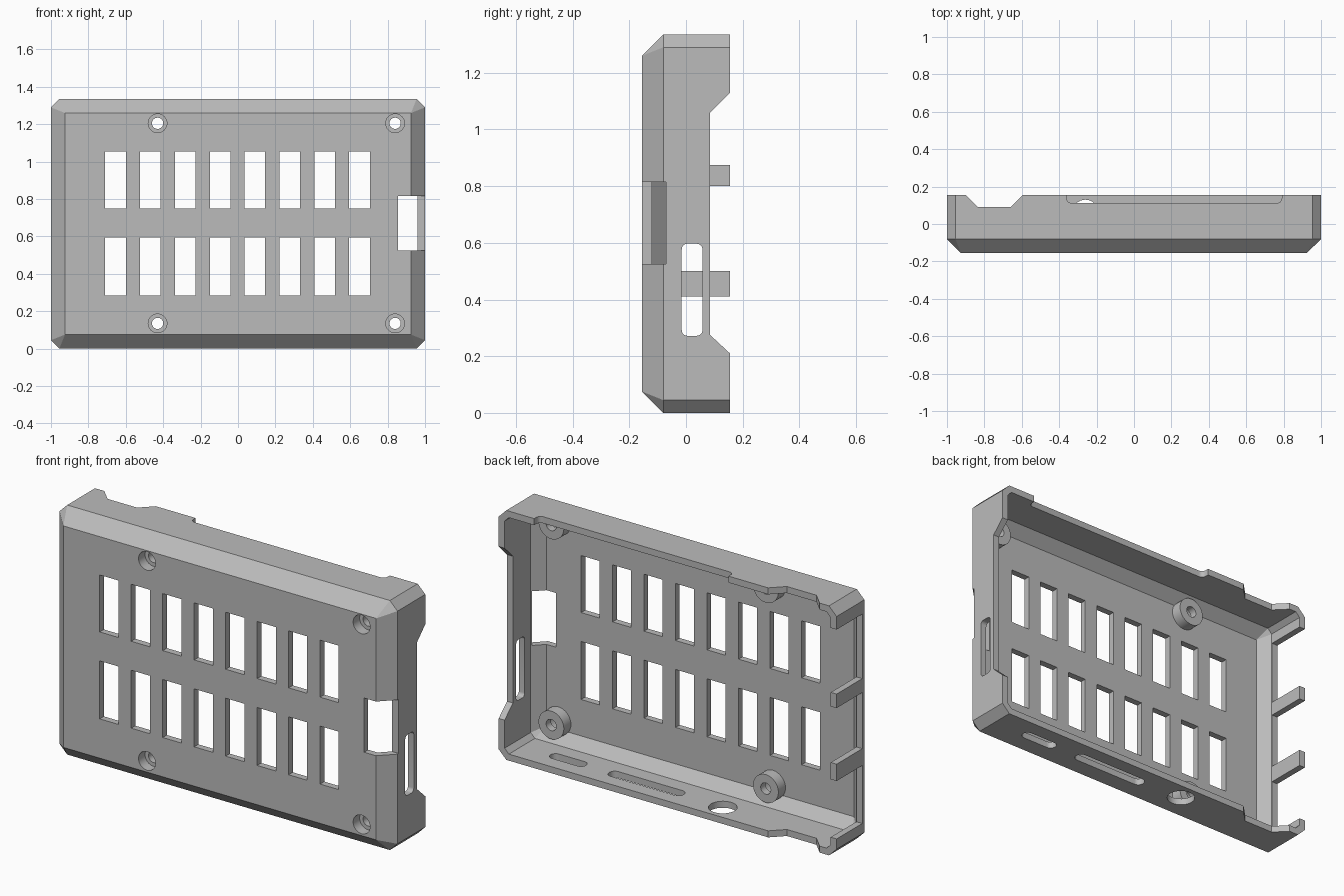
import bpy, bmesh, math
from mathutils import Vector

cube = bpy.data.objects.get("Cube")
if cube:
    bpy.data.objects.remove(cube, do_unlink=True)

W, H = 1.0, 1.335            # half width, height
FRONT, BACK = -0.155, 0.155
WALL = 0.035

grey = bpy.data.materials.new("plain_grey")
grey.use_nodes = True
colour = (0.5, 0.5, 0.5, 1)
grey.diffuse_color = colour
grey.node_tree.nodes["Principled BSDF"].inputs["Base Color"].default_value = colour


def hull(name, points):
    """Convex solid around the points."""
    bm = bmesh.new()
    for p in points:
        bm.verts.new(p)
    res = bmesh.ops.convex_hull(bm, input=bm.verts[:])
    loose = [v for v in bm.verts if not v.link_faces]
    bmesh.ops.delete(bm, geom=loose, context='VERTS')
    bmesh.ops.dissolve_limit(bm, angle_limit=0.01, verts=bm.verts[:], edges=bm.edges[:])
    bmesh.ops.recalc_face_normals(bm, faces=bm.faces[:])
    mesh = bpy.data.meshes.new(name)
    bm.to_mesh(mesh)
    bm.free()
    mesh.materials.append(grey)
    obj = bpy.data.objects.new(name, mesh)
    bpy.context.collection.objects.link(obj)
    return obj


def prism(name, profile, axis, lo, hi):
    """Extrude a convex 2D profile; profile pairs are the other two axes in order."""
    pts = []
    for d in (lo, hi):
        for pair in profile:
            p = list(pair)
            p.insert(axis, d)
            pts.append(Vector(p))
    return hull(name, pts)


def circle(u, v, r, n=32):
    return [(u + r * math.cos(2 * math.pi * i / n), v + r * math.sin(2 * math.pi * i / n))
            for i in range(n)]


def box(u0, u1, v0, v1):
    return [(u, v) for u in (u0, u1) for v in (v0, v1)]


def rounded(u0, u1, v0, v1, r):
    return [p for u, v in box(u0 + r, u1 - r, v0 + r, v1 - r) for p in circle(u, v, r, 24)]


def combine(target, tool, operation='DIFFERENCE'):
    mod = target.modifiers.new("combine", 'BOOLEAN')
    mod.operation = operation
    mod.solver = 'EXACT'
    mod.object = tool
    bpy.context.view_layer.update()
    dg = bpy.context.evaluated_depsgraph_get()
    mesh = bpy.data.meshes.new_from_object(target.evaluated_get(dg))
    target.modifiers.clear()
    target.data = mesh
    bpy.data.objects.remove(tool, do_unlink=True)


def tray(name, inset, corner, face_y, face_inset, rim_y, back_y):
    """Square front face bevelled out to a body with clipped corners."""
    x, z0, z1 = W - inset, inset, H - inset
    pts = [(sx * (W - face_inset), face_y, z)
           for sx in (-1, 1) for z in (face_inset, H - face_inset)]
    for y in (rim_y, back_y):
        for sx in (-1, 1):
            pts += [(sx * x, y, z0 + corner), (sx * x, y, z1 - corner),
                    (sx * (x - corner), y, z0), (sx * (x - corner), y, z1)]
    return hull(name, pts)


# Hollow shell
shell = tray("case_shell", 0, 0.045, FRONT, 0.075, -0.08, BACK)
combine(shell, tray("cavity", WALL, 0.025, FRONT + WALL, 0.09, -0.065, 0.3))

# Screw bosses, counterbored from the front
for x in (-0.43, 0.84):
    for z in (0.135, 1.205):
        combine(shell, prism("boss", [(a, b) for a, b in circle(x, z, 0.075)], 1, -0.13, -0.06), 'UNION')
        combine(shell, prism("counterbore", circle(x, z, 0.05), 1, -0.3, -0.1))
        combine(shell, prism("screw_hole", circle(x, z, 0.03), 1, -0.3, 0))

# Two rows of windows in the front
for i in range(8):
    x = -0.71 + 0.1864 * i
    for z0, z1 in ((0.285, 0.595), (0.75, 1.055)):
        combine(shell, prism("window", box(x, x + 0.11, z0, z1), 1, -0.3, -0.05))

# Card notch at the left edge of the front
combine(shell, prism("card_notch", box(0.855, 1.2, 0.525, 0.815), 1, -0.3, -0.07))

# Left wall: rim cutout and rounded slot
combine(shell, prism("left_cutout", [(0.3, 0.21), (BACK, 0.21), (0.085, 0.275),
                                     (0.085, 1.06), (BACK, 1.13), (0.3, 1.13)], 0, 0.9, 1.2))
combine(shell, prism("left_slot", rounded(-0.015, 0.058, 0.272, 0.597, 0.02), 0, 0.9, 1.2))

# Right wall: three port openings leaving two struts
for z0, z1 in ((0.1, 0.41), (0.5, 0.8), (0.875, 1.22)):
    combine(shell, prism("port_opening", box(-0.062, 0.3, z0, z1), 0, -1.2, -0.94))

# Top and bottom rims: slanted notch; top also has a long shallow recess
for z0, z1 in ((-0.1, 0.06), (1.27, 1.5)):
    combine(shell, prism("rim_notch", [(-0.9, 0.3), (-0.9, BACK), (-0.835, 0.09),
                                       (-0.66, 0.09), (-0.595, BACK), (-0.595, 0.3)], 2, z0, z1))
combine(shell, prism("top_recess", rounded(-0.36, 0.79, 0.112, 0.3, 0.025), 2, 1.27, 1.5))

# Bottom wall connector holes
combine(shell, prism("power_slot", rounded(0.56, 0.77, 0.015, 0.075, 0.029), 2, -0.1, 0.06))
combine(shell, prism("video_slot", rounded(-0.02, 0.42, 0.015, 0.08, 0.03), 2, -0.1, 0.06))
combine(shell, prism("audio_hole", circle(-0.26, 0.06, 0.07), 2, -0.1, 0.06))

# Centre, then smooth only the round surfaces
for v in shell.data.vertices:
    v.co.x = max(-W, min(W, v.co.x))
bpy.ops.object.select_all(action='DESELECT')
shell.select_set(True)
bpy.context.view_layer.objects.active = shell
bpy.ops.object.shade_smooth_by_angle(angle=math.radians(25))
